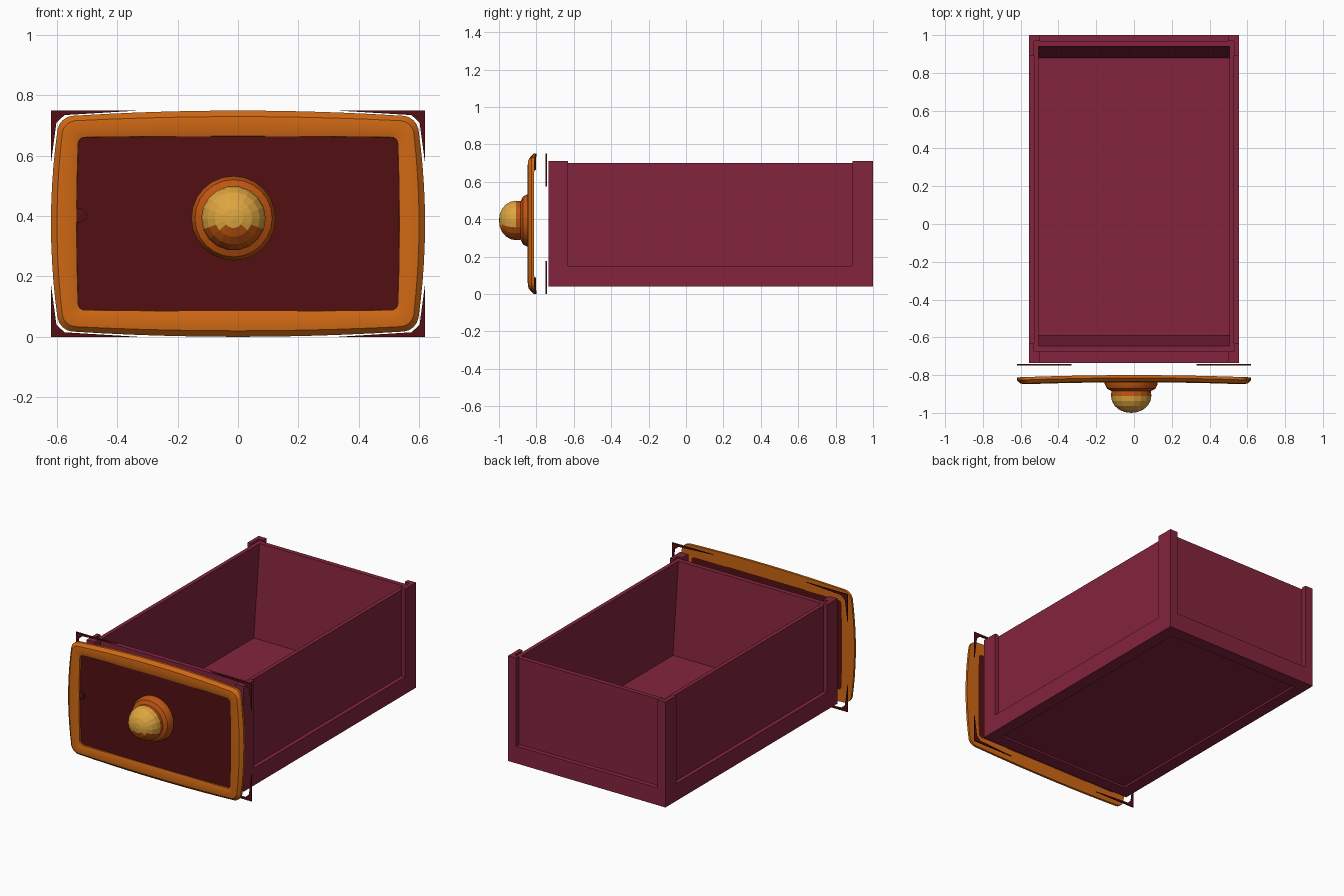
import bpy, bmesh, math
from mathutils import Vector

if "Cube" in bpy.data.objects:
    bpy.data.objects.remove(bpy.data.objects["Cube"], do_unlink=True)


def material(name, rgb):
    m = bpy.data.materials.new(name)
    m.use_nodes = True
    m.diffuse_color = (*rgb, 1)
    bsdf = next(n for n in m.node_tree.nodes if n.type == 'BSDF_PRINCIPLED')
    bsdf.inputs["Base Color"].default_value = (*rgb, 1)
    return m


PLUM = material("plum_wood", (0.23, 0.018, 0.046))
DARK = material("dark_red", (0.085, 0.005, 0.006))
ORANGE = material("orange_trim", (0.63, 0.14, 0.007))
RUST = material("rust_orange", (0.52, 0.09, 0.006))
GOLD = material("gold", (0.73, 0.38, 0.05))


def finish(name, bm, *mats):
    bmesh.ops.recalc_face_normals(bm, faces=bm.faces[:])
    mesh = bpy.data.meshes.new(name)
    bm.to_mesh(mesh)
    bm.free()
    for m in mats:
        mesh.materials.append(m)
    ob = bpy.data.objects.new(name, mesh)
    bpy.context.collection.objects.link(ob)
    return ob


def prism(bm, pts, shift):
    """Extrude a polygon of 3D points along a vector."""
    face = bm.faces.new([bm.verts.new(p) for p in pts])
    out = bmesh.ops.extrude_face_region(bm, geom=[face], use_keep_orig=True)
    verts = [g for g in out["geom"] if isinstance(g, bmesh.types.BMVert)]
    bmesh.ops.translate(bm, verts=verts, vec=Vector(shift))


def box(bm, x, y, z):
    pts = [(x[0], y[0], z[0]), (x[1], y[0], z[0]), (x[1], y[1], z[0]), (x[0], y[1], z[0])]
    prism(bm, pts, (0, 0, z[1] - z[0]))


# Drawer box dimensions
W, FRONT, BACK = 0.555, -0.735, 1.0
PANEL, INNER = 0.53, 0.505
LOW, RAIL, RIM, POST = 0.04, 0.15, 0.70, 0.712

# Floor, with a raised border underneath
bm = bmesh.new()
box(bm, (-PANEL, PANEL), (FRONT + 0.04, BACK - 0.03), (LOW + 0.012, 0.12))
finish("drawer_floor", bm, PLUM)

bm = bmesh.new()
for s in (-1, 1):
    box(bm, sorted((s * W, s * (W - 0.08))), (FRONT, BACK), (LOW, LOW + 0.02))
for y in ((FRONT, FRONT + 0.08), (BACK - 0.08, BACK)):
    box(bm, (-W + 0.08, W - 0.08), y, (LOW, LOW + 0.02))
finish("underside_border", bm, PLUM)

# Side walls set behind the rails
for side, s in (("left", 1), ("right", -1)):
    bm = bmesh.new()
    box(bm, sorted((s * INNER, s * PANEL)), (FRONT + 0.06, BACK - 0.03), (LOW + 0.02, RIM))
    finish(side + "_wall", bm, PLUM)

# End walls, sloping inward toward the floor
for end, outer, top, foot in (("front", -0.675, -0.645, -0.59), ("back", 0.97, 0.94, 0.88)):
    bm = bmesh.new()
    prism(bm, [(-PANEL, outer, 0.06), (-PANEL, outer, RIM), (-PANEL, top, RIM),
               (-PANEL, foot, 0.12), (-PANEL, foot, 0.06)], (2 * PANEL, 0, 0))
    finish(end + "_wall", bm, PLUM)

# Lower rails around the outside
bm = bmesh.new()
for s in (-1, 1):
    box(bm, sorted((s * PANEL, s * W)), (FRONT, BACK), (LOW, RAIL))
for y in ((FRONT, -0.675), (0.97, BACK)):
    box(bm, (-PANEL, PANEL), y, (LOW, RAIL))
finish("lower_rail", bm, PLUM)

# L-shaped corner posts
for side, s in (("left", 1), ("right", -1)):
    for end, y0, y1, y2 in (("front", FRONT, -0.675, -0.63), ("back", BACK, 0.97, 0.89)):
        bm = bmesh.new()
        plan = [(W, y0), (W, y2), (PANEL, y2), (PANEL, y1), (W - 0.057, y1), (W - 0.057, y0)]
        prism(bm, [(s * x, y, LOW) for x, y in plan], (0, 0, POST - LOW))
        finish(f"{end}_{side}_post", bm, PLUM)

# Front plate
MID = 0.375


def outline(hw, hh, radius, bow):
    """Rounded rectangle in x and z with bowed edges."""
    pts = []
    corners = ((1, 1, 0), (-1, 1, 90), (-1, -1, 180), (1, -1, 270))
    for sx, sz, a0 in corners:
        for i in range(5):
            a = math.radians(a0 + i * 22.5)
            pts.append((sx * (hw - radius) + radius * math.cos(a),
                        sz * (hh - radius) + radius * math.sin(a)))
    full = []
    for i, p in enumerate(pts):
        full.append(p)
        if i % 5 == 4:
            q = pts[(i + 1) % len(pts)]
            full += [(p[0] + (q[0] - p[0]) * k / 10, p[1] + (q[1] - p[1]) * k / 10)
                     for k in range(1, 10)]
    return [(x * (1 - bow * (z / hh) ** 2), z * (1 - bow * 1.2 * (x / hw) ** 2))
            for x, z in full]


# Orange frame: a rounded section carried round the outline
bm = bmesh.new()
section = [(0, -0.80), (0, -0.815), (0.02, -0.834), (0.055, -0.838), (0.085, -0.83), (0.087, -0.803)]
rings = []
for inset, y in section:
    t = inset / 0.087
    loop = outline(0.62 - inset, MID - inset, 0.045 - 0.025 * t, 0.045 - 0.035 * t)
    rings.append([bm.verts.new((x, y - 0.012 * (x / 0.62) ** 2, MID + z)) for x, z in loop])
n = len(rings[0])
for a, b in zip(rings, rings[1:] + rings[:1]):
    for i in range(n):
        j = (i + 1) % n
        bm.faces.new((a[i], a[j], b[j], b[i]))
frame = finish("front_frame", bm, ORANGE)

bm = bmesh.new()
prism(bm, [(x, -0.826, MID + z) for x, z in outline(0.545, 0.30, 0.02, 0.01)], (0, 0.014, 0))
finish("front_panel", bm, DARK)

# Thin corner pieces left of the backing board
bm = bmesh.new()
wedge = [(0.62, 0.375), (0.33, 0.375), (0.575, 0.36), (0.602, 0.335), (0.62, 0.2)]
for sx in (-1, 1):
    for sz in (-1, 1):
        prism(bm, [(sx * x, -0.75, MID + sz * z) for x, z in wedge], (0, 0.008, 0))
finish("backing_corners", bm, DARK)


# Turned parts facing forward
def lathe(bm, cx, cz, profile, segments):
    verts = [bm.verts.new((cx + r, y, cz)) for r, y in profile]
    edges = [bm.edges.new(pair) for pair in zip(verts, verts[1:])]
    bmesh.ops.spin(bm, geom=verts + edges, cent=(cx, 0, cz), axis=(0, 1, 0),
                   angle=math.tau, steps=segments)
    bmesh.ops.remove_doubles(bm, verts=bm.verts[:], dist=0.0005)


KX, KZ = -0.015, 0.393
bm = bmesh.new()
lathe(bm, KX, KZ, [(0, -0.82), (0.14, -0.82), (0.14, -0.848), (0.128, -0.872), (0.104, -0.884)], 24)
base = finish("knob_base", bm, RUST)

bm = bmesh.new()
lathe(bm, KX, KZ, [(0.104, -0.88), (0.107, -0.91), (0.102, -0.937), (0.087, -0.963),
                   (0.062, -0.984), (0.032, -0.996), (0, -1.0)], 18)
# Gold on the upper front of the ball, orange below and behind
for f in bm.faces:
    c = f.calc_center_median()
    f.material_index = 0 if c.y < -0.9 and c.z > KZ - 0.03 else 1
finish("knob_ball", bm, GOLD, RUST)

bm = bmesh.new()
lathe(bm, -0.525, 0.402, [(0, -0.82), (0.024, -0.82), (0.024, -0.837), (0, -0.84)], 12)
finish("panel_stud", bm, DARK)

# Soft shading on the frame and knob base
for ob in bpy.context.selected_objects:
    ob.select_set(False)
for ob in (frame, base):
    ob.select_set(True)
bpy.context.view_layer.objects.active = frame
bpy.ops.object.shade_smooth_by_angle(angle=math.radians(35))
